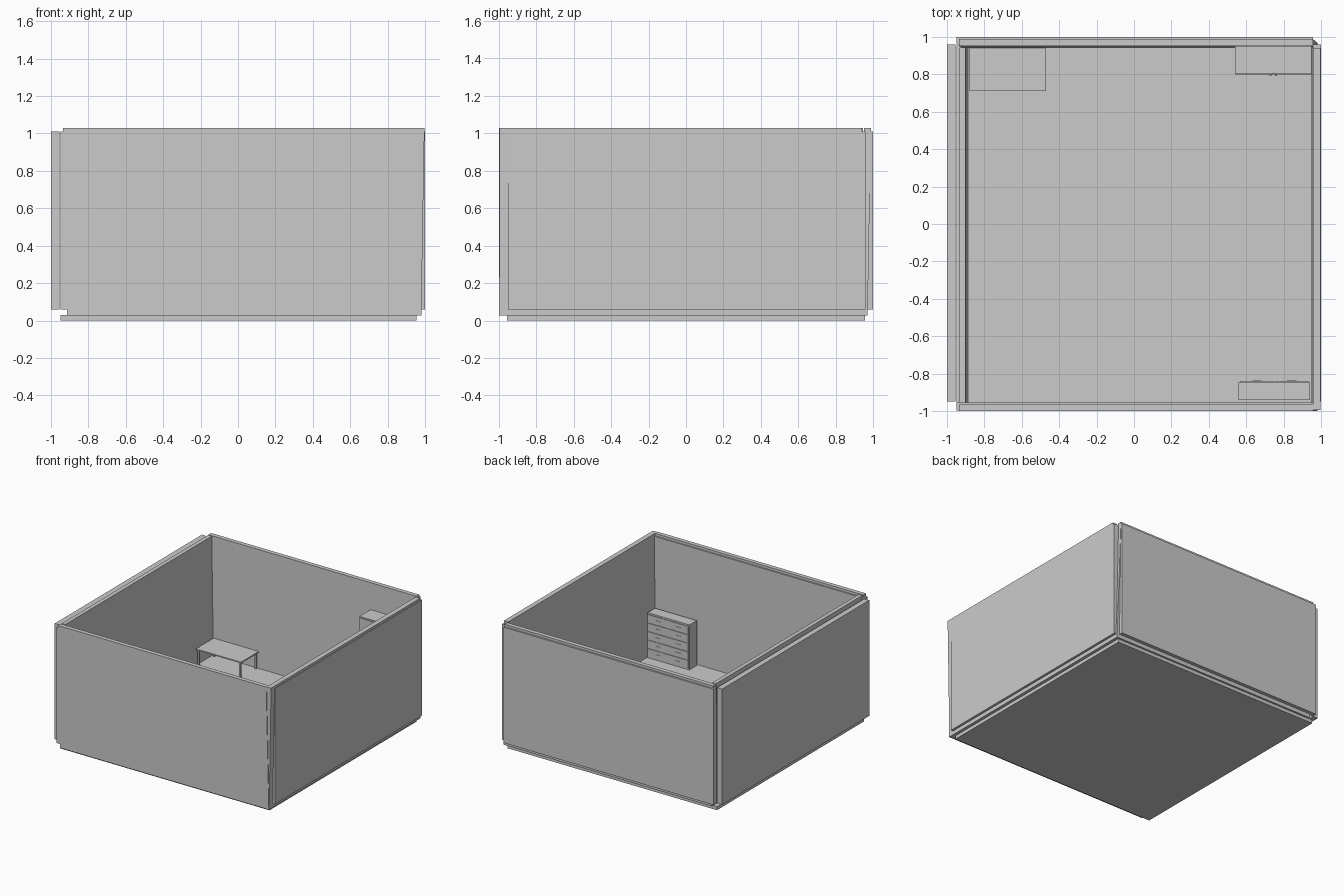
import bpy
import bmesh

if "Cube" in bpy.data.objects:
    bpy.data.objects.remove(bpy.data.objects["Cube"])


def frustum(name, bottom, top, z):
    """Solid between a bottom and a top rectangle (x0, x1, y0, y1); z = (z0, z1)."""
    bm = bmesh.new()
    rings = []
    for (x0, x1, y0, y1), h in ((bottom, z[0]), (top, z[1])):
        rings.append([bm.verts.new((x, y, h)) for x, y in
                      ((x0, y0), (x1, y0), (x1, y1), (x0, y1))])
    lo, hi = rings
    bm.faces.new(lo[::-1])
    bm.faces.new(hi)
    for i in range(4):
        j = (i + 1) % 4
        bm.faces.new((lo[i], lo[j], hi[j], hi[i]))
    mesh = bpy.data.meshes.new(name)
    bm.to_mesh(mesh)
    bm.free()
    obj = bpy.data.objects.new(name, mesh)
    bpy.context.collection.objects.link(obj)
    return obj


def box(name, x0, x1, y0, y1, z0, z1):
    return frustum(name, (x0, x1, y0, y1), (x0, x1, y0, y1), (z0, z1))


FLOOR = 0.06

# Outer shell: floor slab and four upright panels
box("outer_floor", -0.95, 0.955, -0.955, 0.955, 0, 0.03)
box("outer_wall_left", -1, -0.955, -0.95, 0.96, 0.06, 1.01)
box("outer_wall_right", 0.957, 1, -0.95, 0.96, 0.06, 1.01)
box("outer_wall_front", -0.95, 0.957, -0.998, -0.955, 0.06, 1.01)
box("outer_wall_back", -0.95, 0.957, 0.96, 1, 0.06, 1.01)

# Inner shell: slightly tapered lining, a little taller than the outer panels
box("inner_floor", -0.915, 0.98, -0.998, 0.97, 0.028, FLOOR)
Z = (0.03, 1.03)
frustum("inner_wall_left", (-0.915, -0.885, -0.955, 0.945),
        (-0.933, -0.90, -0.955, 0.945), Z)
frustum("inner_wall_right", (0.945, 0.98, -0.995, 0.965),
        (0.957, 0.997, -0.995, 0.94), Z)
frustum("inner_wall_front", (-0.915, 0.98, -1, -0.965),
        (-0.935, 0.957, -1, -0.965), Z)
frustum("inner_wall_back", (-0.915, 0.98, 0.94, 0.97),
        (-0.935, 0.957, 0.952, 0.988), Z)

# Table
box("table_top", -0.88, -0.47, 0.71, 0.94, 0.19, 0.2)
for side, x in (("left", -0.87), ("right", -0.493)):
    for end, y in (("front", 0.717), ("back", 0.92)):
        box(f"table_leg_{end}_{side}", x, x + 0.013, y, y + 0.013, FLOOR, 0.19)

# Wardrobe with two doors and pull handles
box("wardrobe_body", 0.54, 0.95, 0.805, 0.95, FLOOR, 0.81)
for side, x0, x1, h in (("left", 0.542, 0.743, 0.725), ("right", 0.747, 0.948, 0.755)):
    box(f"wardrobe_door_{side}", x0, x1, 0.80, 0.806, FLOOR + 0.01, 0.80)
    box(f"wardrobe_handle_{side}", h, h + 0.01, 0.792, 0.801, 0.38, 0.48)

# Chest with two columns of five drawers
box("chest_body", 0.56, 0.94, -0.94, -0.845, FLOOR, 0.43)
ROW = 0.35 / 5
for i in range(5):
    z0 = FLOOR + 0.01 + i * ROW
    for side, x in (("left", 0.568), ("right", 0.753)):
        box(f"drawer_{side}_{i + 1}", x, x + 0.179, -0.846, -0.84,
            z0 + 0.003, z0 + ROW - 0.003)
        box(f"drawer_pull_{side}_{i + 1}", x + 0.065, x + 0.115, -0.841, -0.837,
            z0 + 0.032, z0 + 0.038)
